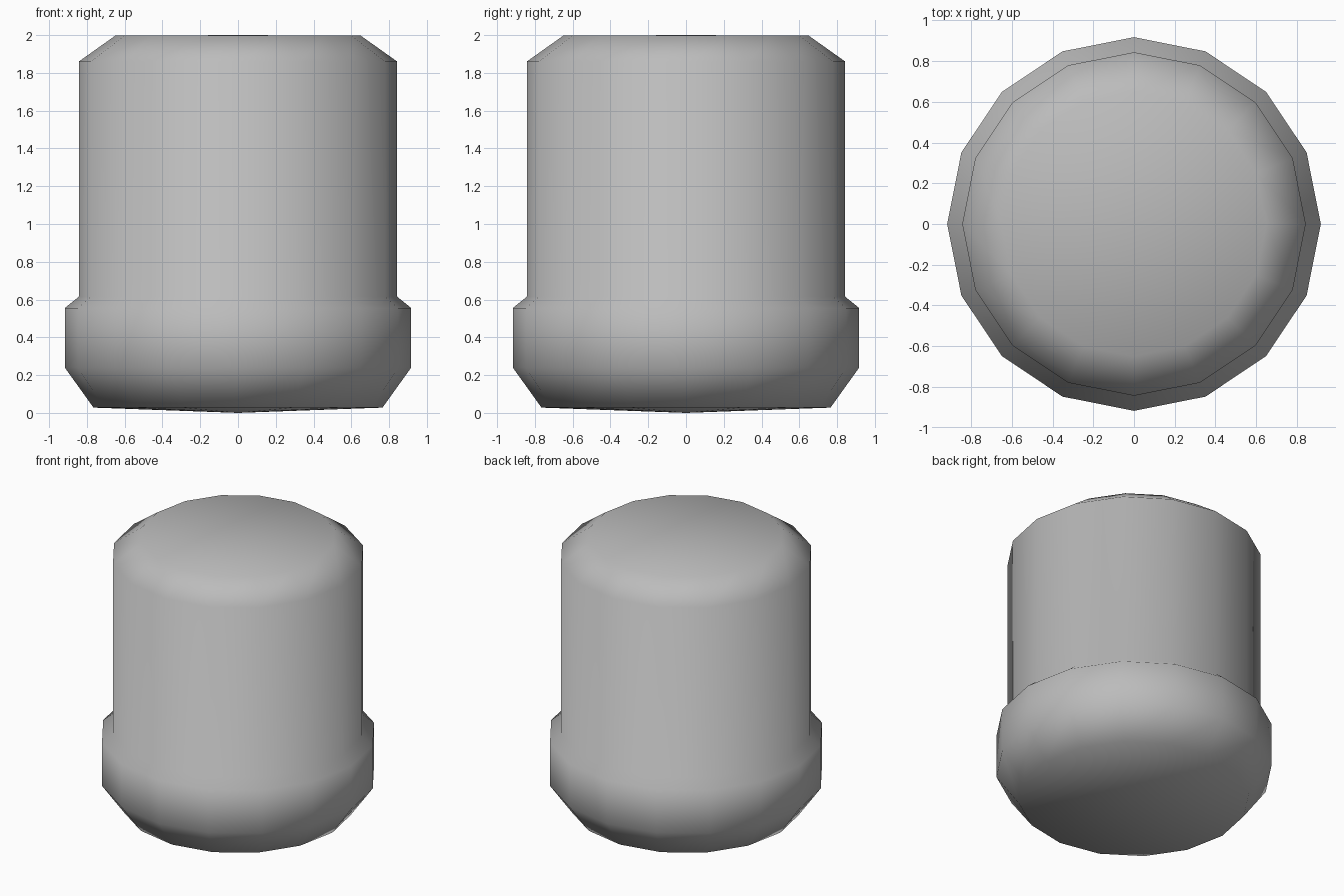
import bpy, bmesh, math

if "Cube" in bpy.data.objects:
    bpy.data.objects.remove(bpy.data.objects["Cube"])

SIDES = 16


def lathe(name, profile, bottom_z, top_z):
    """Spin a (radius, z) profile around z and close it with fan caps."""
    bm = bmesh.new()
    rings = []
    for r, z in profile:
        rings.append([bm.verts.new((r * math.cos(math.tau * i / SIDES),
                                    r * math.sin(math.tau * i / SIDES), z))
                      for i in range(SIDES)])
    bottom = bm.verts.new((0, 0, bottom_z))
    top = bm.verts.new((0, 0, top_z))
    for i in range(SIDES):
        j = (i + 1) % SIDES
        for a, b in zip(rings, rings[1:]):
            bm.faces.new((a[i], a[j], b[j], b[i]))
        bm.faces.new((bottom, rings[0][j], rings[0][i]))
        bm.faces.new((top, rings[-1][i], rings[-1][j]))
    for f in bm.faces:
        f.smooth = True
    mesh = bpy.data.meshes.new(name)
    bm.to_mesh(mesh)
    bm.free()
    obj = bpy.data.objects.new(name, mesh)
    bpy.context.collection.objects.link(obj)
    return obj


# Round body: shallow domed underside, thick base collar, straight wall, chamfered top
body = lathe("capped_cylinder_body",
             [(0.765, 0.028), (0.917, 0.24), (0.917, 0.555), (0.843, 0.615),
              (0.843, 1.86), (0.65, 1.997)],
             bottom_z=0.0, top_z=2.0)

# Mid-grey finish
grey = bpy.data.materials.new("mid_grey")
grey.diffuse_color = (0.5, 0.5, 0.5, 1)
grey.use_nodes = True
grey.node_tree.nodes["Principled BSDF"].inputs["Base Color"].default_value = grey.diffuse_color
body.data.materials.append(grey)
